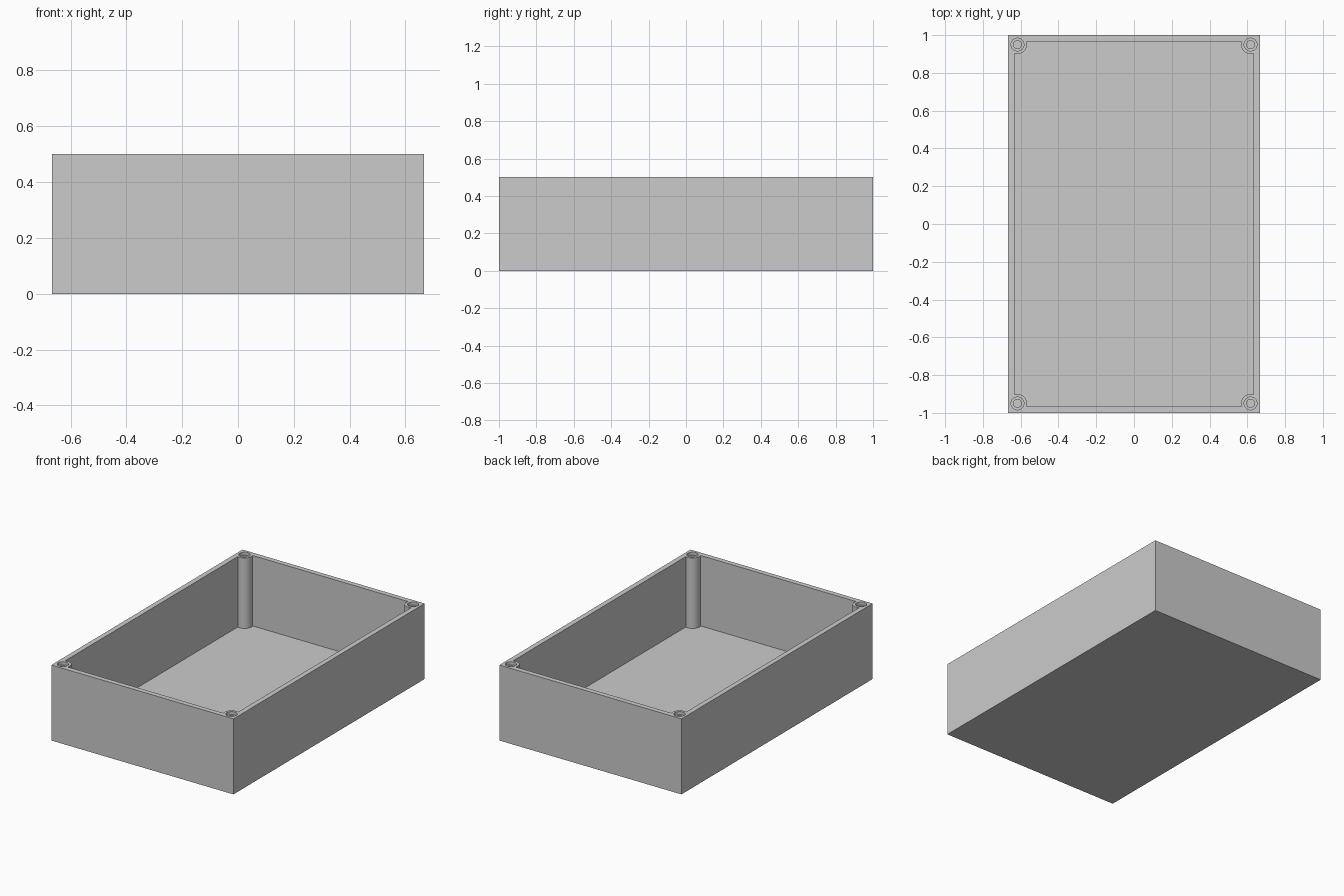
import bpy, bmesh, math

if "Cube" in bpy.data.objects:
    bpy.data.objects.remove(bpy.data.objects["Cube"])

HX, HY, H = 0.667, 1.0, 0.5         # half width, half length, height
WALL, FLOOR = 0.0335, 0.0335
POST_R, INSET = 0.05, 0.05          # screw post radius, centre distance from outer faces
CX, CY = HX - INSET, HY - INSET

grey = bpy.data.materials.new("plain grey")
grey.diffuse_color = (0.6, 0.6, 0.6, 1)
grey.use_nodes = True
grey.node_tree.nodes["Principled BSDF"].inputs["Base Color"].default_value = grey.diffuse_color


def prism(bm, rings):
    """Closed solid through a stack of equal-length point rings, bottom to top."""
    loops = [[bm.verts.new(p) for p in ring] for ring in rings]
    n = len(loops[0])
    for lo, hi in zip(loops, loops[1:]):
        for i in range(n):
            j = (i + 1) % n
            bm.faces.new((lo[i], lo[j], hi[j], hi[i]))
    bm.faces.new(loops[0][::-1])
    bm.faces.new(loops[-1])


def make_object(name, bm):
    bmesh.ops.recalc_face_normals(bm, faces=bm.faces)
    mesh = bpy.data.meshes.new(name)
    bm.to_mesh(mesh)
    bm.free()
    mesh.materials.append(grey)
    ob = bpy.data.objects.new(name, mesh)
    bpy.context.collection.objects.link(ob)
    return ob


def circle(cx, cy, r, z, n=40):
    return [(cx + r * math.cos(math.tau * i / n), cy + r * math.sin(math.tau * i / n), z)
            for i in range(n)]


# Outer block
bm = bmesh.new()
rect = [(-HX, -HY), (HX, -HY), (HX, HY), (-HX, HY)]
prism(bm, [[(x, y, z) for x, y in rect] for z in (0, H)])
box = make_object("enclosure_box", bm)

# Cavity outline: rectangle whose corners are bitten by the round posts
d = INSET - WALL
start = -math.acos(d / POST_R)
end = -math.pi - math.asin(d / POST_R)
STEPS = 24
arc = []
for i in range(STEPS + 1):
    a = start + (end - start) * i / STEPS
    arc.append((CX + POST_R * math.cos(a), CY + POST_R * math.sin(a)))
outline = []
for sx, sy in ((1, 1), (-1, 1), (-1, -1), (1, -1)):
    pts = arc if sx * sy > 0 else arc[::-1]
    outline += [(sx * x, sy * y) for x, y in pts]
bm = bmesh.new()
prism(bm, [[(x, y, z) for x, y in outline] for z in (FLOOR, H + 0.1)])
cavity = make_object("cavity_cutter", bm)

# Stepped screw holes in the post tops
bm = bmesh.new()
for sx in (-1, 1):
    for sy in (-1, 1):
        prism(bm, [circle(sx * CX, sy * CY, r, z) for r, z in
                   ((0.021, 0.25), (0.021, H - 0.02), (0.034, H - 0.02), (0.034, H + 0.1))])
holes = make_object("screw_hole_cutter", bm)

# Cut, then drop the cutters
bpy.context.view_layer.objects.active = box
box.select_set(True)
for cutter in (cavity, holes):
    cutter.hide_render = True
    mod = box.modifiers.new(cutter.name, 'BOOLEAN')
    mod.operation = 'DIFFERENCE'
    mod.solver = 'EXACT'
    mod.object = cutter
    bpy.ops.object.modifier_apply(modifier=mod.name)
    bpy.data.objects.remove(cutter)

bpy.ops.object.shade_smooth_by_angle(angle=math.radians(30))
